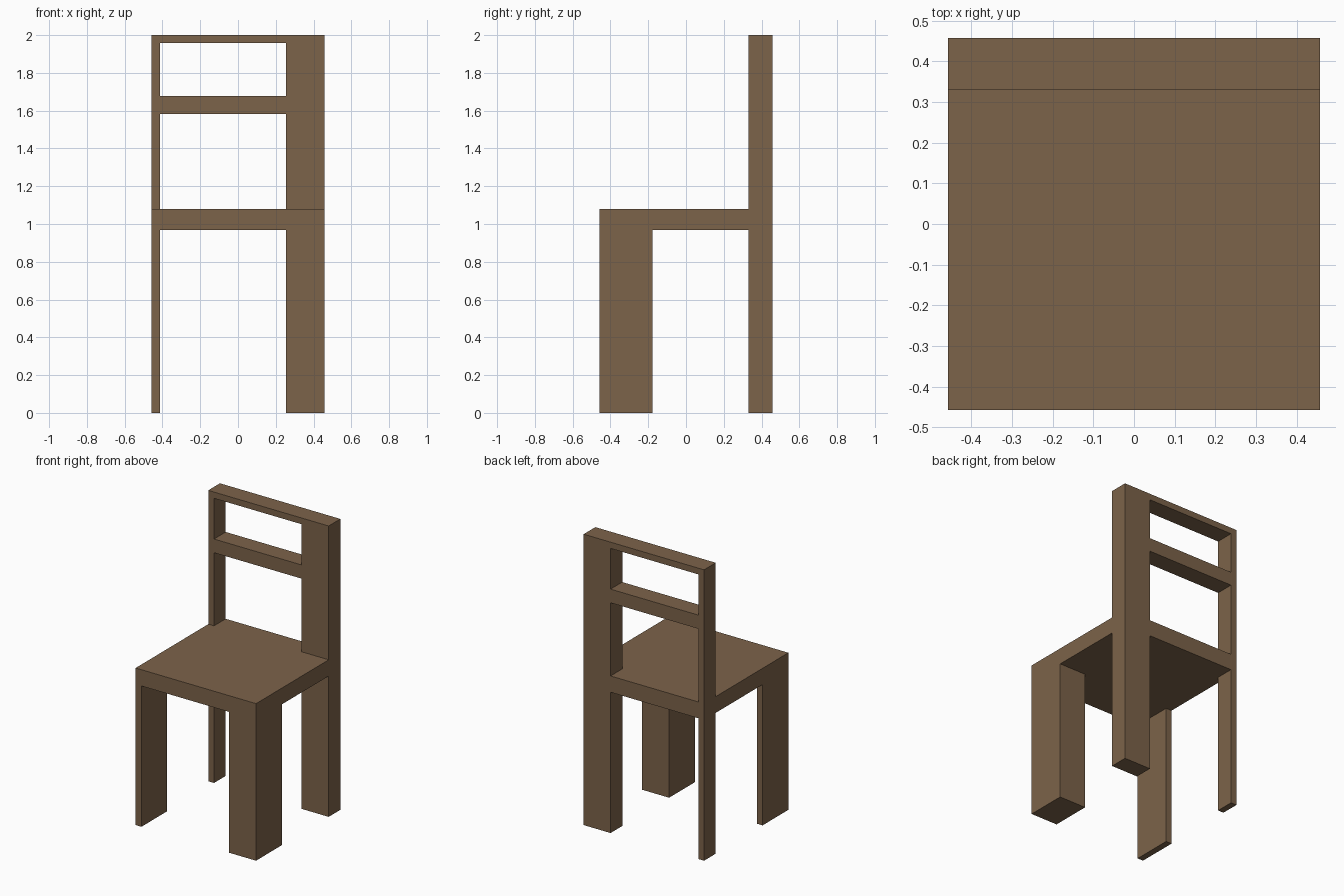
import bpy
import bmesh

if "Cube" in bpy.data.objects:
    bpy.data.objects.remove(bpy.data.objects["Cube"])

wood = bpy.data.materials.new("brown wood")
wood.diffuse_color = (0.202, 0.125, 0.068, 1)
wood.use_nodes = True
wood.node_tree.nodes["Principled BSDF"].inputs["Base Color"].default_value = wood.diffuse_color


def box(name, x, y, z):
    """Axis-aligned box from (min, max) ranges."""
    bm = bmesh.new()
    bmesh.ops.create_cube(bm, size=1)
    for v in bm.verts:
        v.co = [r[0] if c < 0 else r[1] for c, r in zip(v.co, (x, y, z))]
    mesh = bpy.data.meshes.new(name)
    bm.to_mesh(mesh)
    bm.free()
    mesh.materials.append(wood)
    obj = bpy.data.objects.new(name, mesh)
    bpy.context.collection.objects.link(obj)
    return obj


H = 0.458                        # half width and half depth
LEFT = (-H, -0.414)              # thin left legs
RIGHT = (0.253, H)               # wide right legs
GAP = (LEFT[1], RIGHT[0])        # opening between the back posts
FRONT = (-H, -0.178)
BACK = (0.331, H)
SEAT = (0.968, 1.08)

# Seat, reaching back to the posts
box("seat", (-H, H), (-H, BACK[0]), SEAT)

# Front legs under the seat, back posts running full height
for side, x in (("left", LEFT), ("right", RIGHT)):
    box(f"front_leg_{side}", x, FRONT, (0, SEAT[0]))
    box(f"back_post_{side}", x, BACK, (0, 2))

# Cross rails between the back posts
for name, z in (("seat_rail", SEAT), ("middle_rail", (1.583, 1.677)), ("top_rail", (1.957, 2))):
    box(name, GAP, BACK, z)
